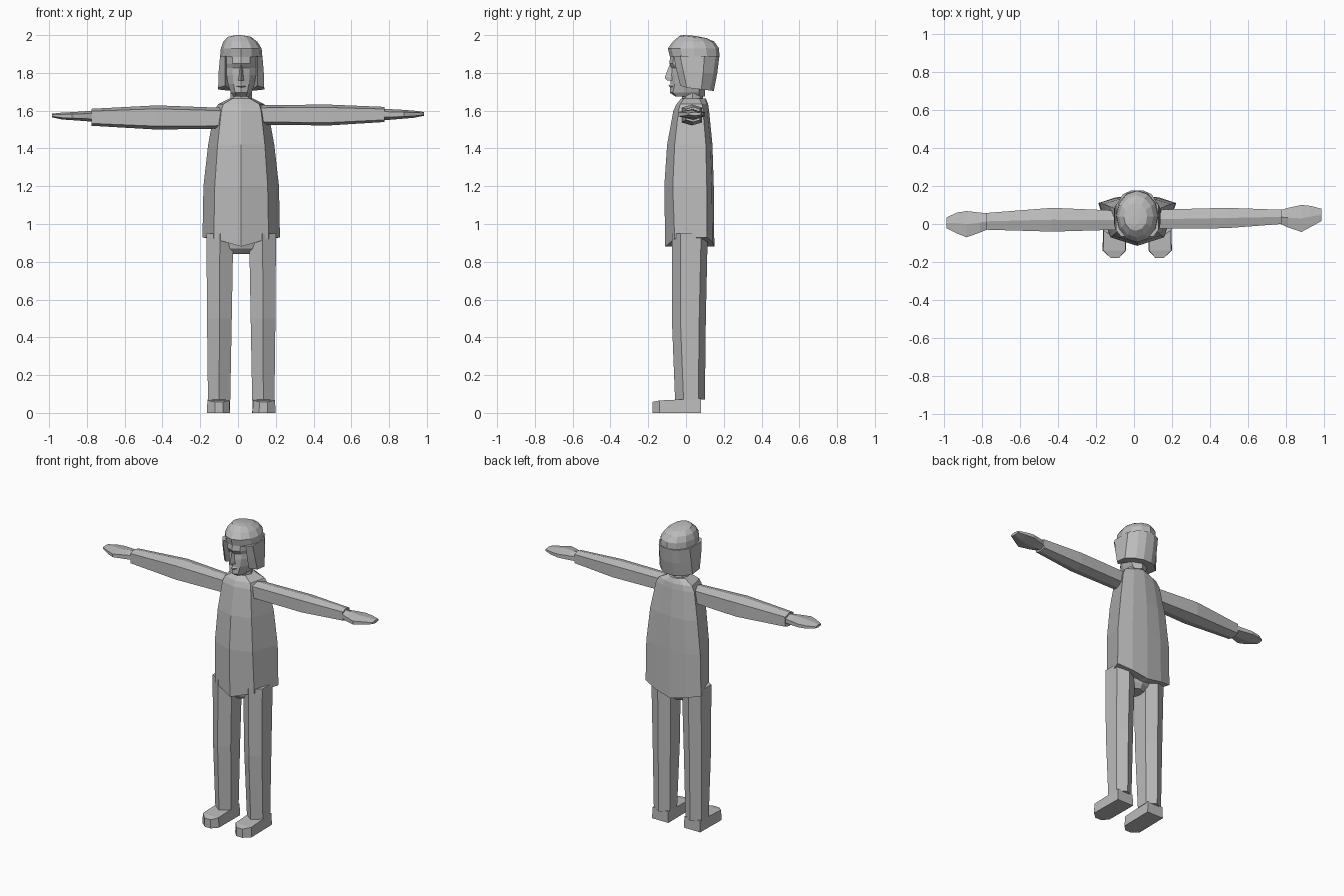
import bpy, bmesh, math

grey = bpy.data.materials.new("plain grey")
grey.diffuse_color = (0.5, 0.5, 0.5, 1)
CX = 0.017  # middle of the body


def loft(name, rings):
    """Skin a closed solid over rings with equal point counts."""
    bm = bmesh.new()
    rows = [[bm.verts.new(p) for p in r] for r in rings]
    n = len(rows[0])
    for a, b in zip(rows, rows[1:]):
        for i in range(n):
            j = (i + 1) % n
            bm.faces.new((a[i], a[j], b[j], b[i]))
    bm.faces.new(rows[0])
    bm.faces.new(rows[-1])
    bmesh.ops.triangulate(bm, faces=[f for f in bm.faces if len(f.verts) > 4])
    bmesh.ops.recalc_face_normals(bm, faces=bm.faces)
    me = bpy.data.meshes.new(name)
    bm.to_mesh(me)
    bm.free()
    me.materials.append(grey)
    ob = bpy.data.objects.new(name, me)
    bpy.context.collection.objects.link(ob)
    return ob


def sym(half, cx=CX):
    """Close a half outline, given from front centre to back centre."""
    right = [(cx + x, y, z) for x, y, z in half]
    left = [(cx - x, y, z) for x, y, z in half[-2:0:-1]]
    return right + left


def oval(z, rx, y0, y1, n=10, cx=CX, tilt=0.0):
    cy, ry = (y0 + y1) / 2, (y1 - y0) / 2
    pts = []
    for i in range(n):
        a = 2 * math.pi * i / n - math.pi / 2
        pts.append((cx + rx * math.cos(a), cy + ry * math.sin(a), z + tilt * math.sin(a)))
    return pts


# Tunic: half width of front panel and sides, then front and back depth
tunic = []
for z, xf, xs, yf, yc, ys, yb, dip in [
        (0.93, .145, .205, -.11, -.06, .11, .15, .05),
        (1.20, .14, .20, -.115, -.07, .11, .147, 0),
        (1.42, .125, .175, -.10, -.06, .105, .14, 0),
        (1.60, .105, .142, -.067, -.04, .09, .122, 0),
        (1.635, .095, .122, -.05, -.03, .085, .117, 0),
        (1.665, .045, .06, -.025, -.01, .07, .105, 0)]:
    tunic.append(sym([(0, yf, z - dip), (xf, yc, z - dip * .15), (xs, ys, z),
                      (xs * .55, yb - .01, z - dip * .5), (0, yb, z - dip)]))
loft("tunic", tunic)

# Hips under the hem
loft("hips", [oval(.84, .05, -.03, .08, 8), oval(.87, .11, -.06, .1, 8),
              oval(.95, .17, -.075, .115, 8)])

for side, name in ((-1, "left"), (1, "right")):
    # Trouser leg with a front and back ridge
    rings = []
    for z, x0, x1, y0, y1 in [(.07, .058, .176, -.058, .10), (.50, .05, .181, -.075, .105),
                              (.95, .042, .184, -.075, .115)]:
        xm = (x0 + x1) / 2
        ring = [(xm, y0), (x1, y0 + .045), (x1, y1 - .035), (xm, y1), (x0, y1 - .035), (x0, y0 + .045)]
        rings.append([(CX + side * x, y, z) for x, y in ring])
    loft(name + "_leg", rings)
    # Shoe with a blunt tapered toe
    outline = [(.058, .08), (.06, -.14), (.095, -.178), (.14, -.178), (.182, -.14), (.178, .08)]
    loft(name + "_shoe", [
        [(CX + side * x, y, 0) for x, y in outline],
        [(CX + side * (.12 + (x - .12) * .95), y, .058 + .008 * (y > -.17) + .01 * (y > 0))
         for x, y in outline]])


def limb(name, rows, ridge):
    """Six-sided limb along x with a ridge above and below."""
    rings = []
    for x, y0, y1, z0, z1 in rows:
        ym = (y0 + y1) / 2
        r = ridge * (z1 - z0)
        rings.append([(x, y0, z0 + r), (x, ym, z0), (x, y1, z0 + r),
                      (x, y1, z1 - r), (x, ym, z1), (x, y0, z1 - r)])
    loft(name, rings)


# Sleeves and hands; the two arms are posed slightly differently
limb("left_sleeve", [(-.08, -.03, .07, 1.505, 1.615), (-.43, -.04, .085, 1.50, 1.628),
                     (-.775, -.03, .058, 1.52, 1.61)], .14)
limb("left_hand", [(-.76, -.025, .055, 1.54, 1.60), (-.81, -.045, .06, 1.545, 1.597),
                   (-.88, -.07, .068, 1.55, 1.592), (-.93, -.05, .06, 1.553, 1.59),
                   (-.985, -.022, .035, 1.565, 1.584)], .25)
limb("right_sleeve", [(.11, -.025, .075, 1.525, 1.63), (.485, -.022, .085, 1.522, 1.632),
                      (.775, 0, .075, 1.54, 1.62)], .14)
limb("right_hand", [(.76, .005, .07, 1.55, 1.61), (.81, -.018, .085, 1.552, 1.608),
                    (.88, -.042, .10, 1.558, 1.604), (.93, -.015, .095, 1.562, 1.60),
                    (.985, .015, .08, 1.573, 1.593)], .25)

# Neck
loft("neck", [oval(1.62, .065, -.025, .105, 8), oval(1.67, .056, -.02, .09, 8),
              oval(1.78, .056, -.02, .09, 8)])

# Face: tapered, with hollowed eye level
face = []
for z, xf, xs, yc, yf in [(1.675, .025, .04, -.055, -.05), (1.695, .032, .055, -.085, -.07),
                          (1.74, .04, .07, -.083, -.06), (1.79, .045, .078, -.083, -.055),
                          (1.825, .045, .08, -.078, -.048), (1.85, .047, .08, -.088, -.07),
                          (1.92, .045, .08, -.08, -.06)]:
    face.append(sym([(0, yc, z), (xf, yf, z), (xs, -.01, z), (xs, .07, z), (0, .10, z)]))
loft("face", face)
loft("nose", [[(CX - .018, -.07, 1.76), (CX, -.10, 1.76), (CX + .018, -.07, 1.76)],
              [(CX - .015, -.07, 1.775), (CX, -.113, 1.775), (CX + .015, -.07, 1.775)],
              [(CX - .006, -.07, 1.84), (CX, -.088, 1.84), (CX + .006, -.07, 1.84)]])
loft("lips", [sym([(0, -.084, 1.722), (.02, -.07, 1.724), (0, -.06, 1.724)]),
              sym([(0, -.093, 1.731), (.027, -.07, 1.731), (0, -.06, 1.731)]),
              sym([(0, -.084, 1.742), (.02, -.07, 1.74), (0, -.06, 1.74)])])

# Hair crown with a fringe edge above the face
loft("hair_crown", [oval(1.885, .112, -.085, .177, 12), oval(1.93, .108, -.096, .175, 12),
                    oval(1.965, .09, -.07, .15, 12, .012),
                    oval(1.99, .062, -.035, .11, 12, .008, -.006),
                    oval(1.998, .02, -.01, .045, 12, .004, -.002)])

# Hanging hair: a horseshoe section wrapping sides and back
hang = []
for z, w, yf, yb in [(1.71, .122, -.03, .147), (1.80, .119, -.05, .165), (1.89, .112, -.066, .177)]:
    outer = [(.085, yf), (w, yf + .035), (w, yb * .55), (.075, yb - .02), (.03, yb)]
    inner = [(.03, .08), (.068, .05)]
    half = outer + inner

    def at(x, y):
        return (x, y, z + (1.89 - z) / .18 * (.012 - .12 * max(y, 0) + .01 * (y < 0)))
    back = [at(CX + x, y) for x, y in outer] + [at(CX - x, y) for x, y in outer[::-1]]
    front = [at(CX - x, y) for x, y in inner[::-1]] + [at(CX + x, y) for x, y in inner]
    hang.append(back + front)
loft("hair_sides_and_back", hang)
